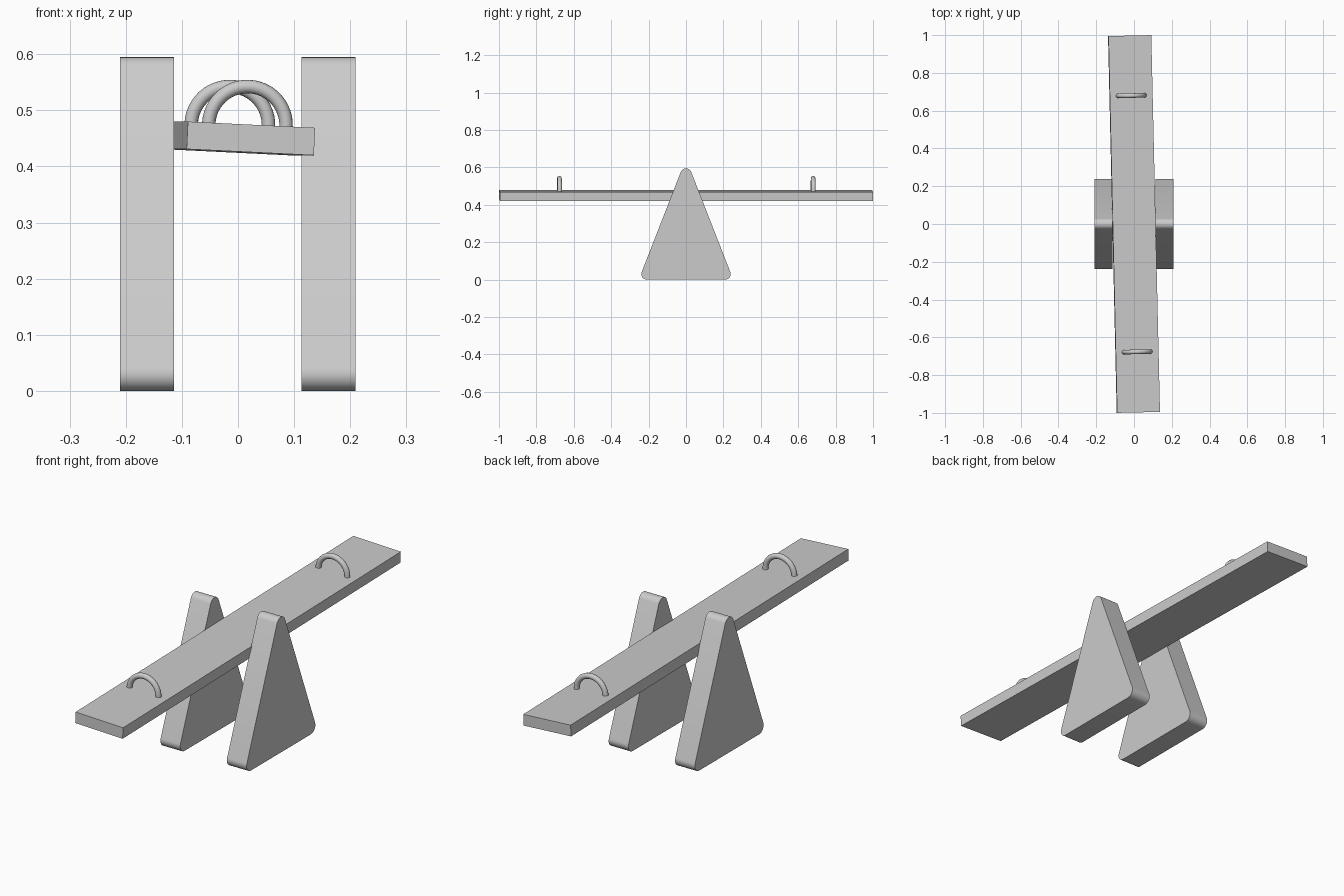
import bpy, bmesh, math
from mathutils import Matrix

if "Cube" in bpy.data.objects:
    bpy.data.objects.remove(bpy.data.objects["Cube"])


def finish(name, bm, smooth=False):
    bmesh.ops.recalc_face_normals(bm, faces=bm.faces)
    mesh = bpy.data.meshes.new(name)
    bm.to_mesh(mesh)
    bm.free()
    ob = bpy.data.objects.new(name, mesh)
    bpy.context.collection.objects.link(ob)
    if smooth:
        bpy.ops.object.select_all(action='DESELECT')
        ob.select_set(True)
        bpy.context.view_layer.objects.active = ob
        bpy.ops.object.shade_smooth_by_angle(angle=math.radians(35))
    return ob


# Rounded triangle: outline around three equal circles (y, z)
def rounded_triangle(half, low, high, r, steps=10):
    side = math.degrees(math.atan2(half, high - low))
    arcs = [(half, low, -90, side), (0, high, side, 180 - side),
            (-half, low, 180 - side, 270)]
    pts = []
    for cy, cz, a0, a1 in arcs:
        for i in range(steps + 1):
            a = math.radians(a0 + (a1 - a0) * i / steps)
            pts.append((cy + r * math.cos(a), cz + r * math.sin(a)))
    return pts


def support(name, x0, x1):
    bm = bmesh.new()
    verts = [bm.verts.new((x0, y, z)) for y, z in rounded_triangle(0.209, 0.03, 0.565, 0.03)]
    face = bm.faces.new(verts)
    ext = bmesh.ops.extrude_face_region(bm, geom=[face])
    moved = [g for g in ext["geom"] if isinstance(g, bmesh.types.BMVert)]
    bmesh.ops.translate(bm, verts=moved, vec=(x1 - x0, 0, 0))
    return finish(name, bm, True)


# Half-ring handle standing on the plank, with capped ends
def handle(name, y, major=0.069, minor=0.012, steps=24, sides=16):
    bm = bmesh.new()
    rings = []
    for i in range(steps + 1):
        a = math.pi * i / steps
        ring = []
        for j in range(sides):
            b = math.tau * j / sides
            d = major + minor * math.cos(b)
            ring.append(bm.verts.new((d * math.cos(a), y + minor * math.sin(b),
                                      PLANK_T / 2 - 0.001 + d * math.sin(a))))
        rings.append(ring)
    for r0, r1 in zip(rings, rings[1:]):
        for j in range(sides):
            k = (j + 1) % sides
            bm.faces.new((r0[j], r0[k], r1[k], r1[j]))
    bm.faces.new(rings[0])
    bm.faces.new(rings[-1])
    return finish(name, bm, True)


PLANK_T = 0.049

# Side supports
support("left_support", -0.21, -0.114)
support("right_support", 0.113, 0.209)

# Plank, slightly twisted and rolled between the supports
bm = bmesh.new()
bmesh.ops.create_cube(bm, size=1, matrix=Matrix.Diagonal((0.227, 1.995, PLANK_T, 1)))
plank = finish("plank", bm)

# Handles follow the plank's tilt
tilt = (Matrix.Translation((0, 0, 0.45)) @ Matrix.Rotation(math.radians(1.32), 4, 'Z')
        @ Matrix.Rotation(math.radians(2.8), 4, 'Y'))
for ob in (plank, handle("front_handle", -0.677), handle("back_handle", 0.68)):
    ob.matrix_world = tilt
